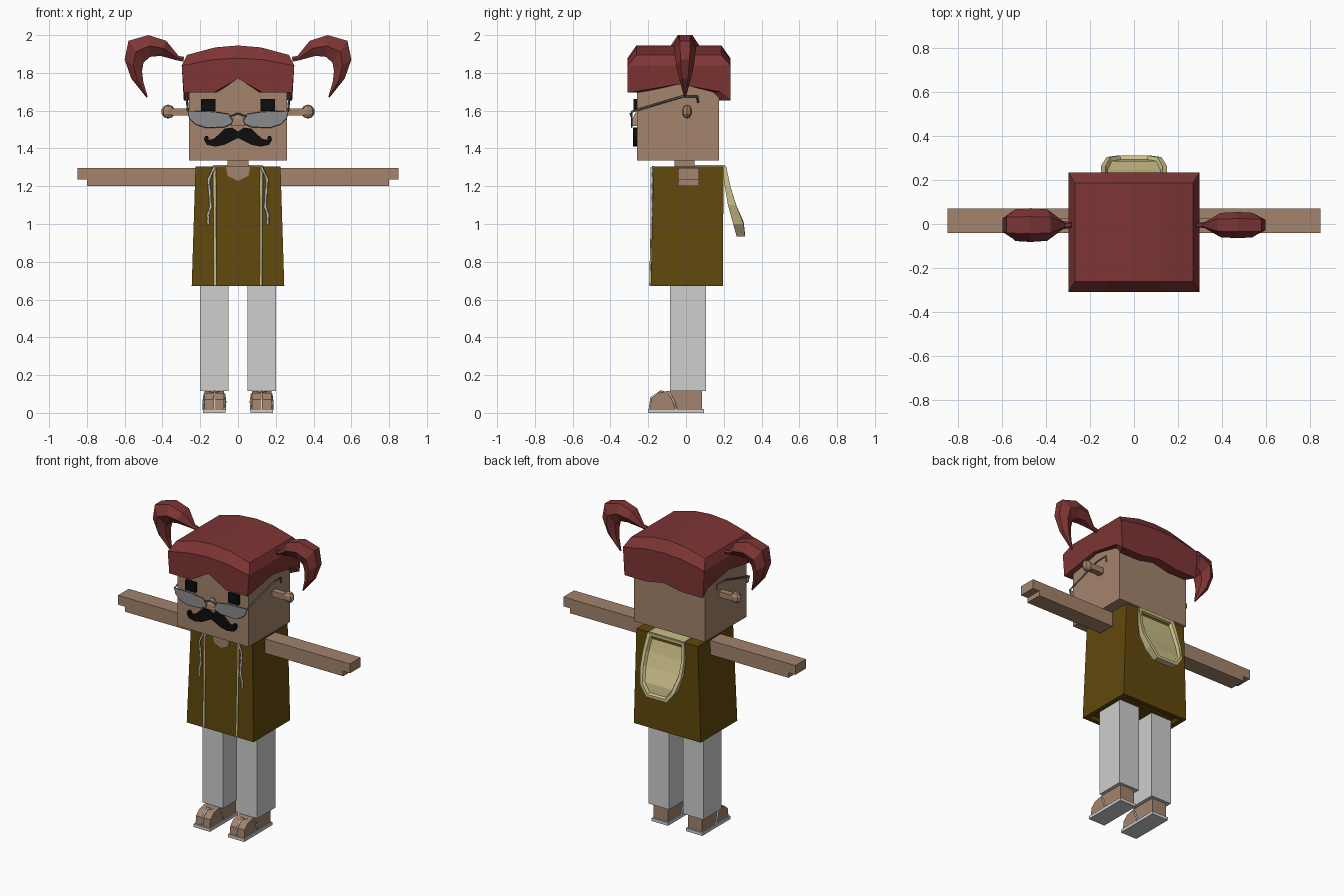
import bpy, bmesh
from mathutils import Vector

cube = bpy.data.objects.get("Cube")
if cube:
    bpy.data.objects.remove(cube, do_unlink=True)


def material(name, r, g, b):
    mat = bpy.data.materials.new(name)
    mat.use_nodes = True
    mat.diffuse_color = (r, g, b, 1)
    mat.node_tree.nodes["Principled BSDF"].inputs["Base Color"].default_value = (r, g, b, 1)
    return mat


SKIN = material("skin", .37, .23, .15)
HAIR = material("red_hair", .21, .035, .035)
SHIRT = material("olive_brown_cloth", .12, .065, .004)
WHITE = material("light_grey_cloth", .62, .62, .62)
CREAM = material("cream_lining", .6, .52, .25)
BLACK = material("black", .004, .004, .004)
LENS = material("grey_lens", .26, .26, .27)
FRAME = material("dark_metal", .11, .12, .13)
SIDES = {"left": 1, "right": -1}


def build(name, verts, faces, mat):
    mesh = bpy.data.meshes.new(name)
    mesh.from_pydata([tuple(v) for v in verts], [], faces)
    bm = bmesh.new()
    bm.from_mesh(mesh)
    bmesh.ops.recalc_face_normals(bm, faces=bm.faces)
    bm.to_mesh(mesh)
    bm.free()
    mesh.materials.append(mat)
    obj = bpy.data.objects.new(name, mesh)
    bpy.context.collection.objects.link(obj)
    return obj


def loft(name, rings, mat, cap_start=True, cap_end=True):
    """Skin a row of closed rings with equal point counts."""
    n = len(rings[0])
    faces = []
    for r in range(len(rings) - 1):
        for i in range(n):
            j = (i + 1) % n
            faces.append((r * n + i, r * n + j, r * n + n + j, r * n + n + i))
    if cap_start:
        faces.append(tuple(range(n)))
    if cap_end:
        faces.append(tuple(range(len(rings) * n - n, len(rings) * n)))
    return build(name, [p for ring in rings for p in ring], faces, mat)


def rect(x, y, z):
    return [(x[0], y[0], z), (x[1], y[0], z), (x[1], y[1], z), (x[0], y[1], z)]


def box(name, x, y, z, mat):
    return loft(name, [rect(x, y, z[0]), rect(x, y, z[1])], mat)


def plate(name, outline, y, mat):
    """Extrude an x-z outline between two y values."""
    return loft(name, [[(px, d, pz) for px, pz in outline] for d in y], mat)


def tube(name, points, radius, mat, closed=False):
    curve = bpy.data.curves.new(name, "CURVE")
    curve.dimensions = "3D"
    curve.bevel_depth = radius
    curve.bevel_resolution = 0
    curve.use_fill_caps = True
    spline = curve.splines.new("POLY")
    spline.points.add(len(points) - 1)
    for p, co in zip(spline.points, points):
        p.co = (*co, 1)
    spline.use_cyclic_u = closed
    curve.materials.append(mat)
    obj = bpy.data.objects.new(name, curve)
    bpy.context.collection.objects.link(obj)


def span(s, a, b):
    return sorted((s * a, s * b))


# Head, neck and nose
box("head", (-.26, .26), (-.26, .175), (1.335, 1.85), SKIN)
box("neck", (-.055, .055), (-.06, .045), (1.22, 1.34), SKIN)
loft("nose", [rect((-.035, .035), (-.288, -.25), 1.52),
              rect((-.03, .03), (-.285, -.25), 1.555),
              rect((-.012, .012), (-.268, -.25), 1.59)], SKIN)

# Hair cap with an arched crown and a parted fringe
COLS = (-1, -.45, 0, .45, 1)
hair_plan = ([(u, -1) for u in COLS] + [(1, 0), (1, .8)]
             + [(u, 1) for u in reversed(COLS)] + [(-1, .8), (-1, 0)])


def hem(u, v):
    if v == -1:
        return 1.77 if u == 0 else 1.695
    if v == 1:
        return 1.68 if u == 0 else 1.655
    return 1.74 if v == 0 else 1.7


def hair_ring(half_x, half_y, height):
    return [(u * half_x, -.0375 + v * half_y, height(u, v)) for u, v in hair_plan]


hair_rings = [
    hair_ring(.25, .205, hem),
    hair_ring(.287, .272, hem),
    hair_ring(.298, .272, lambda u, v: 1.878 - .04 * u * u),
    hair_ring(.27, .225, lambda u, v: 1.945 - .05 * u * u)]
hair = loft("hair_cap", hair_rings, HAIR, False, False)
top = len(hair_plan) * 3
crown = [(0, 1, 10, 11, 12, 13), (1, 2, 9, 10), (2, 3, 8, 9), (3, 4, 5, 6, 7, 8)]
build("hair_crown", hair_rings[-1], crown, HAIR)

# Pigtails: outer edge, inner edge and half width at each section
PIGTAIL = [((.285, 1.885), (.29, 1.86), .012),
           ((.315, 1.89), (.33, 1.868), .016),
           ((.38, 1.97), (.41, 1.89), .065),
           ((.475, 2.0), (.465, 1.885), .07),
           ((.58, 1.97), (.5, 1.855), .066),
           ((.6, 1.87), (.508, 1.81), .055),
           ((.565, 1.77), (.502, 1.755), .035),
           ((.485, 1.67), (.478, 1.672), .005)]
for side, s in SIDES.items():
    rings = []
    for outer, inner, w in PIGTAIL:
        o, i = (Vector((s * p[0], -.005, p[1])) for p in (outer, inner))
        w *= .85 if s > 0 else 1.1
        rings.append([p + Vector((0, k * w, 0)) for p, k in
                      ((o, -.5), (o.lerp(i, .5), -1), (i, -.5),
                       (i, .5), (o.lerp(i, .5), 1), (o, .5))])
    loft(side + "_pigtail", rings, HAIR)

    # Ears: a short stalk with a faceted knob
    box(side + "_ear_stalk", span(s, .25, .35), (-.015, .025), (1.575, 1.612), SKIN)
    bm = bmesh.new()
    bmesh.ops.create_uvsphere(bm, u_segments=8, v_segments=5, radius=.037)
    mesh = bpy.data.meshes.new(side + "_ear_knob")
    bm.to_mesh(mesh)
    bm.free()
    mesh.materials.append(SKIN)
    knob = bpy.data.objects.new(side + "_ear_knob", mesh)
    knob.location = (s * .37, .005, 1.595)
    knob.scale.y = .75
    bpy.context.collection.objects.link(knob)

    # Eyes
    box(side + "_eye", span(s, .12, .195), (-.278, -.25), (1.598, 1.663), BLACK)

# Moustache
half = [(.03, 1.51), (.07, 1.505), (.1, 1.475), (.13, 1.45), (.155, 1.445), (.158, 1.465),
        (.175, 1.465), (.18, 1.445), (.165, 1.42), (.12, 1.41), (.07, 1.42), (.03, 1.44)]
plate("moustache", [(0, 1.49)] + half + [(0, 1.455)]
      + [(-x, z) for x, z in reversed(half)], (-.28, -.25), BLACK)

# Half-moon glasses
lens = [(.03, 1.545), (.05, 1.58), (.13, 1.592), (.265, 1.597),
        (.255, 1.56), (.225, 1.53), (.17, 1.512), (.075, 1.515), (.04, 1.53)]
for side, s in SIDES.items():
    outline = [(s * x, z) for x, z in lens]
    plate(side + "_lens", outline, (-.29, -.284), LENS)
    tube(side + "_lens_rim", [(x, -.287, z) for x, z in outline], .004, FRAME, True)
    tube(side + "_temple", [(s * x, y, z) for x, y, z in
                            ((.265, -.287, 1.595), (.272, -.02, 1.675),
                             (.272, .06, 1.675), (.27, .064, 1.64))], .006, FRAME)
tube("bridge", [(-.045, -.29, 1.57), (0, -.295, 1.585), (.045, -.29, 1.57)], .005, FRAME)

# Top: tapered body with a recessed underside and an open collar
loft("hooded_top", [rect((-.2, .2), (-.15, .16), .69),
                    rect((-.215, .215), (-.16, .17), .672),
                    rect((-.245, .245), (-.187, .196), .672),
                    rect((-.225, .225), (-.172, .198), 1.305)], SHIRT)
plate("open_collar", [(-.065, 1.306), (-.055, 1.255), (0, 1.228), (.055, 1.255), (.065, 1.306)],
      (-.18, -.171), SKIN)
for side, s in SIDES.items():
    tube(side + "_front_trim", [(s * .12, -.186, .674), (s * .123, -.172, 1.305)], .009, CREAM)
    cord = ((.125, 1.3), (.155, 1.235), (.15, 1.17), (.144, 1.09), (.158, 1.05), (.157, 1))
    tube(side + "_drawstring", [(s * x, -.182, z) for x, z in cord], .007, WHITE)

# Hood hanging at the back: shell, rim and dished lining
hood_half = [(.135, 1.308, .19, .212), (.15, 1.2, .205, .235), (.15, 1.1, .222, .265),
             (.125, 1, .25, .305), (.075, .935, .268, .312)]
hood = hood_half + [(-x, z, f, b) for x, z, f, b in reversed(hood_half)]
loft("hood", [[(x * .95, f, z) for x, z, f, b in hood],
              [(x, b, z) for x, z, f, b in hood],
              [(x * .86, b, 1.12 + (z - 1.12) * .9) for x, z, f, b in hood],
              [(x * .8, b - .018, 1.12 + (z - 1.12) * .86) for x, z, f, b in hood]],
     CREAM, True, False)
lining = [(x * .8, b - .018, 1.12 + (z - 1.12) * .86) for x, z, f, b in hood]
build("hood_lining", lining, [(i, i + 1, 8 - i, 9 - i) for i in range(4)], CREAM)
box("hood_collar", (-.13, .13), (.045, .205), (1.3, 1.312), CREAM)

# Arms, legs and sandalled feet
FOOT = [(.085, .018), (.085, .12), (-.1, .115), (-.15, .104), (-.185, .072), (-.19, .018)]
STRAP = [(.056, -.05, .015), (.057, -.065, .06), (.052, -.085, .1), (0, -.135, .115),
         (0, -.185, .08), (0, -.194, .015)]
for side, s in SIDES.items():
    box(side + "_arm", span(s, .2, .8), (-.042, .07), (1.202, 1.297), SKIN)
    box(side + "_hand", span(s, .79, .85), (-.042, .07), (1.235, 1.297), SKIN)
    box(side + "_leg", span(s, .05, .2), (-.085, .105), (.115, .7), WHITE)
    loft(side + "_foot", [[(s * x, y, z) for y, z in FOOT] for x in (.073, .178)], SKIN)
    box(side + "_sole", span(s, .065, .186), (-.2, .095), (0, .02), WHITE)
    for edge in (1, -1):
        tube(side + "_sandal_strap", [(s * .125 + edge * x, y, z) for x, y, z in STRAP],
             .006, WHITE)
